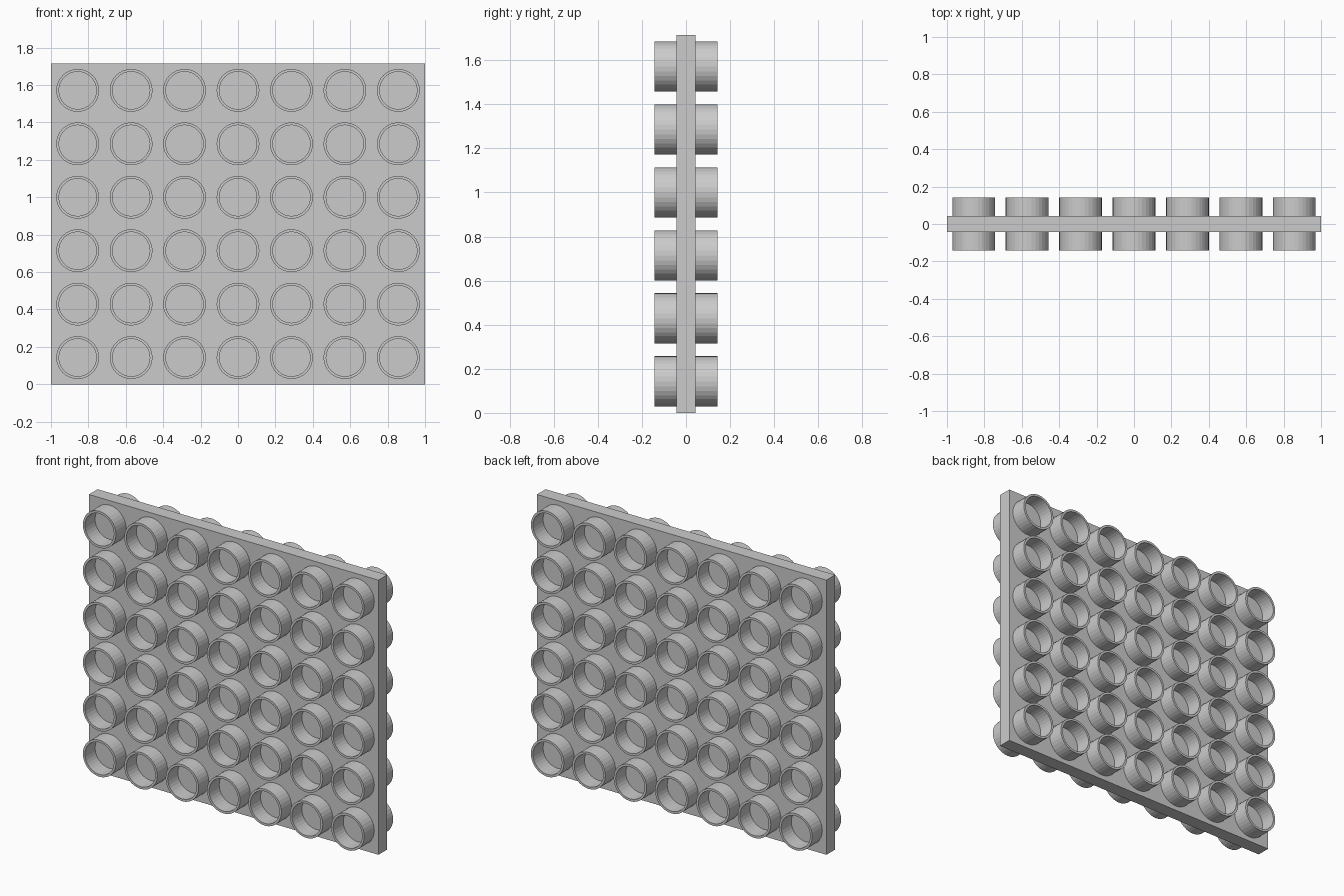
import bpy
import bmesh
from math import cos, sin, tau

COLUMNS, ROWS = 7, 6
PITCH = 2 / COLUMNS
PLATE = PITCH * 0.15          # half thickness of the panel
REACH = PITCH * 0.5           # how far the cups stand out
OUTER, INNER = PITCH * 0.4, PITCH * 0.35
SIDES = 32

cube = bpy.data.objects.get("Cube")
if cube:
    bpy.data.objects.remove(cube, do_unlink=True)

grey = bpy.data.materials.new("light grey")
grey.use_nodes = True
colour = (0.6, 0.6, 0.6, 1)
grey.diffuse_color = colour
grey.node_tree.nodes["Principled BSDF"].inputs["Base Color"].default_value = colour


def finish(bm, name):
    bmesh.ops.recalc_face_normals(bm, faces=bm.faces)
    mesh = bpy.data.meshes.new(name)
    bm.to_mesh(mesh)
    bm.free()
    mesh.materials.append(grey)
    return mesh


def place(mesh, name, location=(0, 0, 0)):
    obj = bpy.data.objects.new(name, mesh)
    obj.location = location
    bpy.context.collection.objects.link(obj)


# Upright panel
bm = bmesh.new()
bmesh.ops.create_cube(bm, size=1)
bmesh.ops.scale(bm, vec=(2, 2 * PLATE, ROWS * PITCH), verts=bm.verts)
place(finish(bm, "panel"), "panel", (0, 0, ROWS * PITCH / 2))


# Open round cup: a ring-shaped wall rising from the panel
def cup_mesh(side, name):
    bm = bmesh.new()
    profile = [(OUTER, PLATE), (OUTER, REACH), (INNER, REACH), (INNER, PLATE)]
    loops = [[bm.verts.new((r * cos(tau * i / SIDES), side * y, r * sin(tau * i / SIDES)))
              for i in range(SIDES)] for r, y in profile]
    for a, b in zip(loops, loops[1:] + loops[:1]):
        for i in range(SIDES):
            j = (i + 1) % SIDES
            bm.faces.new((a[i], a[j], b[j], b[i]))
    return finish(bm, name)


# Grid of cups on both faces
for side, name in ((-1, "front_cup"), (1, "back_cup")):
    mesh = cup_mesh(side, name)
    for row in range(ROWS):
        for col in range(COLUMNS):
            x = (col - (COLUMNS - 1) / 2) * PITCH
            place(mesh, f"{name}_{row + 1}_{col + 1}", (x, 0, (row + 0.5) * PITCH))
